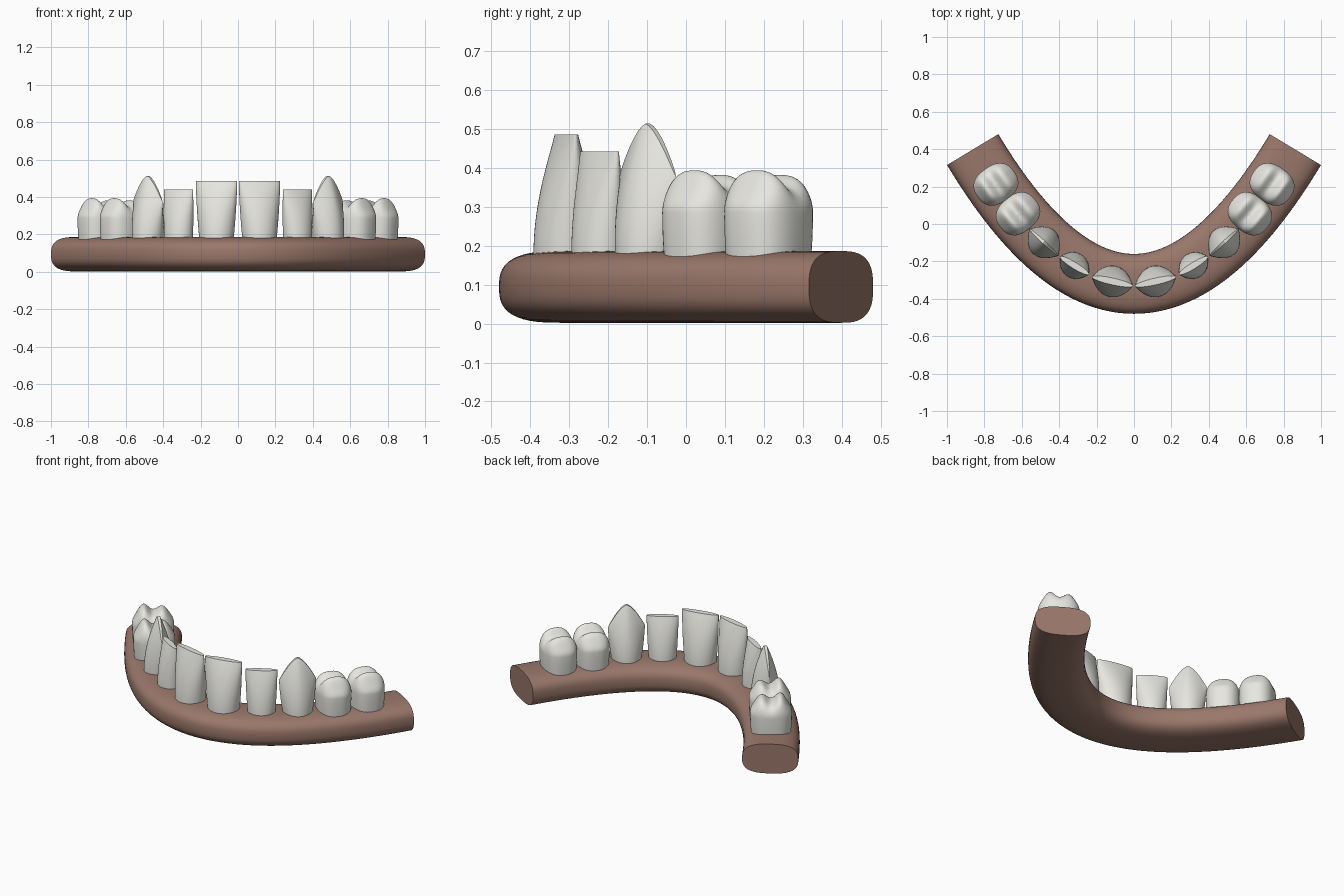
import bpy, bmesh
from math import sin, cos, pi, atan, radians, copysign

if "Cube" in bpy.data.objects:
    bpy.data.objects.remove(bpy.data.objects["Cube"])

A, Y0, XE = 0.965, -0.32, 0.8625   # arch parabola y = Y0 + A x^2


def material(name, rgb):
    m = bpy.data.materials.new(name)
    m.diffuse_color = (*rgb, 1)
    m.use_nodes = True
    m.node_tree.nodes["Principled BSDF"].inputs["Base Color"].default_value = m.diffuse_color
    return m


GUM = material("gum_brown", (0.32, 0.185, 0.145))
ENAMEL = material("enamel", (0.80, 0.795, 0.75))


def se(c, n):
    return copysign(abs(c) ** (2 / n), c)


def loft(name, rings, mat, caps):
    """Skin closed rings; caps: 'flat' both ends, 'ridge' zipped top, 'fan' top to a centre point."""
    bm = bmesh.new()
    vs = [[bm.verts.new(p) for p in r] for r in rings]
    n = len(vs[0])
    for a, b in zip(vs, vs[1:]):
        for i in range(n):
            j = (i + 1) % n
            bm.faces.new((a[i], a[j], b[j], b[i]))
    bm.faces.new(vs[0][::-1])
    t = vs[-1]
    if caps == 'ridge':
        for i in range(n // 2):
            loop = [t[i], t[i + 1], t[n - i - 1], t[(n - i) % n]]
            bm.faces.new(list(dict.fromkeys(loop)))
    else:
        bm.faces.new(t)
    if caps == 'fan':
        bmesh.ops.poke(bm, faces=[bm.faces[:][-1]])
    bmesh.ops.recalc_face_normals(bm, faces=bm.faces)
    me = bpy.data.meshes.new(name)
    bm.to_mesh(me)
    bm.free()
    me.materials.append(mat)
    ob = bpy.data.objects.new(name, me)
    bpy.context.collection.objects.link(ob)
    bpy.ops.object.select_all(action='DESELECT')
    ob.select_set(True)
    bpy.context.view_layer.objects.active = ob
    bpy.ops.object.shade_smooth_by_angle(angle=radians(40))
    return ob


# Gum: rounded section swept along the parabola
rings = []
for k in range(65):
    x = XE * (k / 32 - 1)
    y, ang = Y0 + A * x * x, atan(2 * A * x)
    ring = []
    for i in range(48):
        th = 2 * pi * i / 48
        off, z = 0.16 * se(cos(th), 2.8), 0.094 + 0.092 * se(sin(th), 2.8)
        ring.append((x + off * sin(ang), y - off * cos(ang), z))
    rings.append(ring)
loft("gum_arch", rings, GUM, 'flat')

N, ZB = 48, 0.10   # tooth segments, root level hidden in the gum


def place(cx, cy, ang, u, v, z):
    """u runs along the arch, v points outward."""
    return (cx + u * cos(ang) + v * sin(ang), cy + u * sin(ang) - v * cos(ang), z)


def mirror(ob):
    m = ob.modifiers.new("mirror", 'MIRROR')
    m.use_mirror_merge = False


# Front teeth: body thinning to a cutting edge, optionally dropping to a point
def blade(name, cx, cy, w0, w1, d0, d1, top, drop=0.0):
    ang = atan(2 * A * cx)
    rings = []
    for k in range(21):
        t = k / 20
        s = max(0, (t - 0.2) / 0.8)
        w = w0 + (w1 - w0) * (1 - (1 - s) ** 1.5)
        d = d0 + (d1 - d0) * s ** 1.9
        ring = []
        for i in range(N):
            th = 2 * pi * i / N
            u = cos(th)
            h = top - drop * abs(u) ** 1.5
            ring.append(place(cx, cy, ang, u * w / 2, sin(th) * d / 2, ZB + t * (h - ZB)))
        rings.append(ring)
    mirror(loft(name, rings, ENAMEL, 'ridge'))


# Back teeth: rounded body with an outer and an inner cusp
def bicuspid(name, cx, cy, w=0.2, d=0.238, shoulder=0.285):
    ang = atan(2 * A * cx)
    rings = []
    for k in range(9):
        t = k / 8
        g = 0.91 + 0.09 * sin(t * pi / 2)
        rings.append([place(cx, cy, ang, g * w / 2 * se(cos(2 * pi * i / N), 2.5),
                            g * d / 2 * se(sin(2 * pi * i / N), 2.5),
                            ZB + t * (shoulder - ZB)) for i in range(N)])
    for k in range(1, 20):
        r = cos(k / 20 * pi / 2)
        ring = []
        for i in range(N):
            th = 2 * pi * i / N
            u, v = r * se(cos(th), 2.5), r * se(sin(th), 2.5)
            cusp = (0.047 if v > 0 else 0.034) * sin(pi * min(abs(v), 1)) ** 2
            z = shoulder + (1 - r ** 2.6) ** 0.5 * (0.07 + cusp)
            ring.append(place(cx, cy, ang, u * w / 2, v * d / 2, z))
        rings.append(ring)
    mirror(loft(name, rings, ENAMEL, 'fan'))


blade("central_incisors", 0.115, -0.307, 0.185, 0.226, 0.168, 0.036, 0.485)
blade("lateral_incisors", 0.318, -0.222, 0.158, 0.182, 0.138, 0.034, 0.441)
blade("canines", 0.482, -0.098, 0.165, 0.212, 0.168, 0.016, 0.513, 0.135)
bicuspid("first_premolars", 0.620, 0.055)
bicuspid("second_premolars", 0.738, 0.212)
